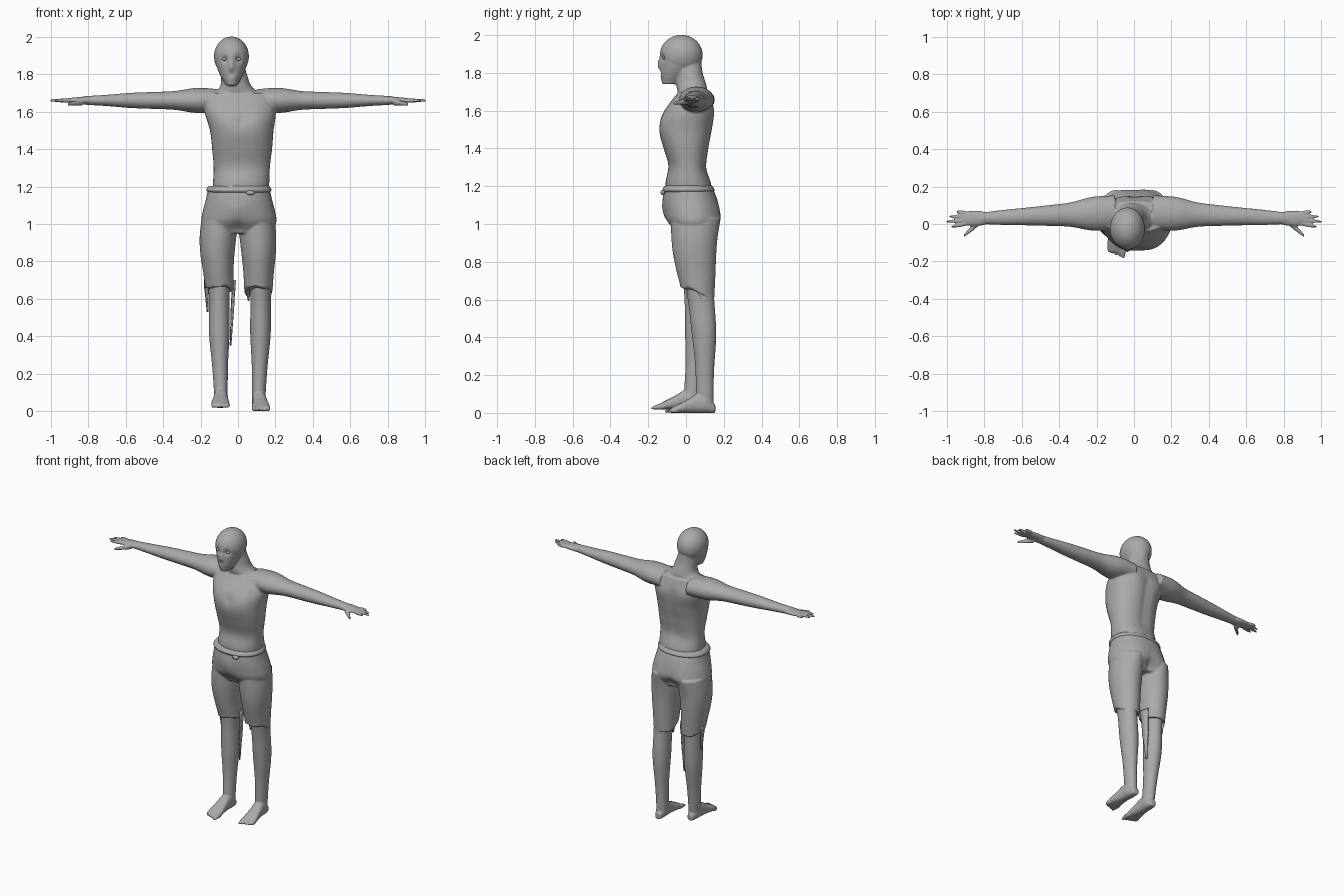
import bpy, bmesh, math, random
from mathutils import Vector

random.seed(4)
if "Cube" in bpy.data.objects:
    bpy.data.objects.remove(bpy.data.objects["Cube"])

grey = bpy.data.materials.new("plain_grey")
grey.use_nodes = True
grey.diffuse_color = (0.4, 0.4, 0.4, 1)
grey.node_tree.nodes["Principled BSDF"].inputs["Base Color"].default_value = grey.diffuse_color


def curve_at(points, t):
    """Smooth curve through evenly spaced values or vectors."""
    last = len(points) - 1
    i = min(int(t * last), last - 1)
    f = t * last - i
    b, c = points[i], points[i + 1]
    a = points[i - 1] if i > 0 else b * 2 - c
    d = points[i + 2] if i + 2 <= last else c * 2 - b
    return b + ((c - a) * f + (a * 2 - b * 5 + c * 4 - d) * f ** 2
                + (b * 3 - a - c * 3 + d) * f ** 3) * 0.5


def tube(bm, path, widths, depths, axis="z", segments=40, steps=40, power=2, floor=None):
    """Closed tube along a path; the widths and depths are half sizes."""
    path = [Vector(p) for p in path]
    rings = []
    for k in range(steps + 1):
        t = k / steps
        centre = curve_at(path, t)
        width, depth = curve_at(widths, t), curve_at(depths, t)
        if floor is not None:
            centre.z = floor + depth
        ring = []
        for i in range(segments):
            angle = math.tau * i / segments
            c, s = math.cos(angle), math.sin(angle)
            u = width * math.copysign(abs(c) ** (2 / power), c)
            v = depth * math.copysign(abs(s) ** (2 / power), s)
            offset = {"x": (0, u, v), "y": (u, 0, v), "z": (u, v, 0)}[axis]
            ring.append(bm.verts.new(centre + Vector(offset)))
        rings.append(ring)
    for lower, upper in zip(rings, rings[1:]):
        for i in range(segments):
            bm.faces.new((lower[i - 1], lower[i], upper[i], upper[i - 1]))
    bm.faces.new(rings[0])
    bm.faces.new(rings[-1])
    return rings


def ellipsoid(bm, centre, size, detail):
    ball = bmesh.ops.create_uvsphere(bm, u_segments=detail, v_segments=detail, radius=1)
    for v in ball["verts"]:
        v.co = v.co * Vector(size) + Vector(centre)


def push(bm, x, y, z, radius, amount):
    """Sculpt a soft bump or hollow along y."""
    spot = Vector((x, y, z))
    for v in bm.verts:
        v.co.y += amount * math.exp(-((v.co - spot).length / radius) ** 2)


def finish(bm, name, voxel=None):
    """Make the object; a voxel size fuses its overlapping shapes."""
    bmesh.ops.recalc_face_normals(bm, faces=bm.faces)
    mesh = bpy.data.meshes.new(name)
    bm.to_mesh(mesh)
    bm.free()
    mesh.materials.append(grey)
    mesh.shade_smooth()
    obj = bpy.data.objects.new(name, mesh)
    bpy.context.collection.objects.link(obj)
    if voxel:
        fuse = obj.modifiers.new("fuse", "REMESH")
        fuse.mode = "VOXEL"
        fuse.voxel_size = voxel
        fuse.use_smooth_shade = True
        relax = obj.modifiers.new("relax", "SMOOTH")
        relax.factor = 0.5
        relax.iterations = 3
    return obj


# Torso and neck
body = bmesh.new()
tube(body, [(.01, .02, 1.1), (.02, .01, 1.3), (.02, 0, 1.5), (0, .04, 1.7)],
     [.14, .15, .15, .16, .17, .19, .18], [.11, .12, .1, .12, .14, .13, .08], power=2.3)
tube(body, [(0, .04, 1.66), (-.03, .01, 1.86)], [.18, .09, .07, .06], [.07, .08, .07, .07])

# Skull and jaw
head_x = -.035
ellipsoid(body, (head_x, -.025, 1.895), (.093, .113, .106), 64)
tube(body, [(head_x, -.085, 1.74), (head_x, -.045, 1.82), (head_x, -.03, 1.9)],
     [.03, .06, .08, .085], [.04, .08, .1, .11], segments=80)

# Arms, palms, fingers and thumbs
for side in (-1, 1):
    tube(body, [(side * .1, .06, 1.66), (side * .82, .03, 1.66)],
         [.09, .09, .065, .055, .047, .04, .03], [.06, .067, .05, .045, .04, .03, .023], "x")
    tube(body, [(side * .78, .03, 1.66), (side * .92, .03, 1.66)],
         [.03, .04, .04, .035], [.025, .02, .016, .01], "x")
    for i, reach in enumerate((.95, .985, 1.003, .975)):
        tube(body, [(side * .9, .06 - .02 * i, 1.66), (side * reach, .066 - .027 * i, 1.66)],
             [.01, .01, .005], [.011, .01, .006], "x")
    tube(body, [(side * .83, .01, 1.65), (side * .91, -.064, 1.64)],
         [.02, .016, .007], [.017, .013, .008], "x")

# Lower legs, feet and toes, with the right foot forward
for side, heel, sole in ((-1, .085, .018), (1, .155, 0)):
    calf_x = .01 + side * .11
    ankle = Vector((.01 + side * .1, heel - .055, .05))
    toe_x = .015 + side * .11
    tube(body, [(calf_x, .06, .78), (calf_x, (ankle.y + .09) / 2, .42), ankle],
         [.065, .055, .055, .042, .035], [.08, .07, .065, .05, .045])
    tube(body, [(ankle.x, heel, 0), (toe_x, heel - .235, 0)],
         [.02, .037, .038, .042, .048, .043], [.022, .045, .05, .037, .025, .013],
         "y", power=2.4, floor=sole)
    for i in range(5):
        size = .009 if i else .013
        x = toe_x + side * (i - 2) * .019
        tube(body, [(x, heel - .2, 0), (x, heel - .268 + i * .008, 0)],
             [size, size, size / 2], [.016, .014, .007], "y", floor=sole)

# Face, chest, shoulder blades, belly and spine
for side in (-1, 1):
    push(body, head_x + side * .037, -.133, 1.88, .019, .017)
    push(body, .02 + side * .08, -.12, 1.55, .06, -.008)
    push(body, side * .09, .14, 1.6, .06, .008)
push(body, head_x, -.145, 1.835, .017, -.016)
push(body, head_x, -.14, 1.86, .013, -.009)
push(body, head_x, -.138, 1.8, .012, .006)
push(body, .02, -.14, 1.56, .03, .008)
push(body, .02, -.1, 1.25, .07, -.006)
for i in range(7):
    push(body, .012, .13, 1.3 + i * .05, .035, -.008)
finish(body, "body", .0055)

# Eyes
eyes = bmesh.new()
for side in (-1, 1):
    ellipsoid(eyes, (head_x + side * .037, -.115, 1.88), (.013, .011, .009), 16)
finish(eyes, "eyes")

# Knee-length trousers with frayed hems that hang lower behind
trousers = bmesh.new()
tube(trousers, [(.005, .013, 1.195), (.005, .046, .95)],
     [.164, .176, .192, .2, .17], [.127, .142, .145, .138, .1], power=2.2)
for side, drop in ((-1, .03), (1, .06)):
    rings = tube(trousers, [(side * .1, .045, 1.03), (side * .11, .045, .85), (.005 + side * .104, .06, .67)],
                 [.095, .098, .092, .082, .075], [.125, .122, .115, .104, .09])
    for k, ring in enumerate(rings):
        for v in ring:
            behind = max(0, min(1, v.co.y / .12))
            v.co.z -= drop * behind * (k / len(rings)) ** 2
    for v in rings[-1]:
        v.co.z += random.uniform(-.012, .006)
    push(trousers, side * .09, .18, 1.03, .075, .012)
push(trousers, 0, .17, .98, .04, -.025)
push(trousers, 0, -.1, 1.08, .05, -.01)
push(trousers, 0, -.08, .98, .04, .015)
finish(trousers, "trousers", .006)

# Waistband and its knot
band = bmesh.new()
tube(band, [(.005, .013, 1.167), (.005, .013, 1.203)],
     [.164, .173, .171, .162], [.13, .138, .133, .125], segments=64, power=2.2)
finish(band, "waistband")
knot = bmesh.new()
ellipsoid(knot, (.067, -.123, 1.167), (.024, .012, .013), 20)
finish(knot, "waist_knot")


# Hanging rags, each tapering to a frayed point
def rag(name, x, y, bottom, drift):
    bm = bmesh.new()
    top, width, rows = .7, .035, []
    for i in range(9):
        t = i / 8
        half = width * (1 - t * .8) * random.uniform(.8, 1.1)
        z = top + (bottom - top) * t
        rows.append([bm.verts.new((x + drift * t - half * s / 4, y + half * s, z)) for s in (-1, 1)])
    for upper, lower in zip(rows, rows[1:]):
        bm.faces.new((upper[0], upper[1], lower[1], lower[0]))
    thickness = finish(bm, name).modifiers.new("thickness", "SOLIDIFY")
    thickness.thickness = .007
    thickness.offset = 0


rag("right_outer_rag", -.172, .06, .53, .01)
rag("right_inner_rag", -.022, .075, .35, -.018)
rag("left_inner_rag", .045, .06, .59, .012)
rag("left_outer_rag", .174, .085, .6, -.004)
